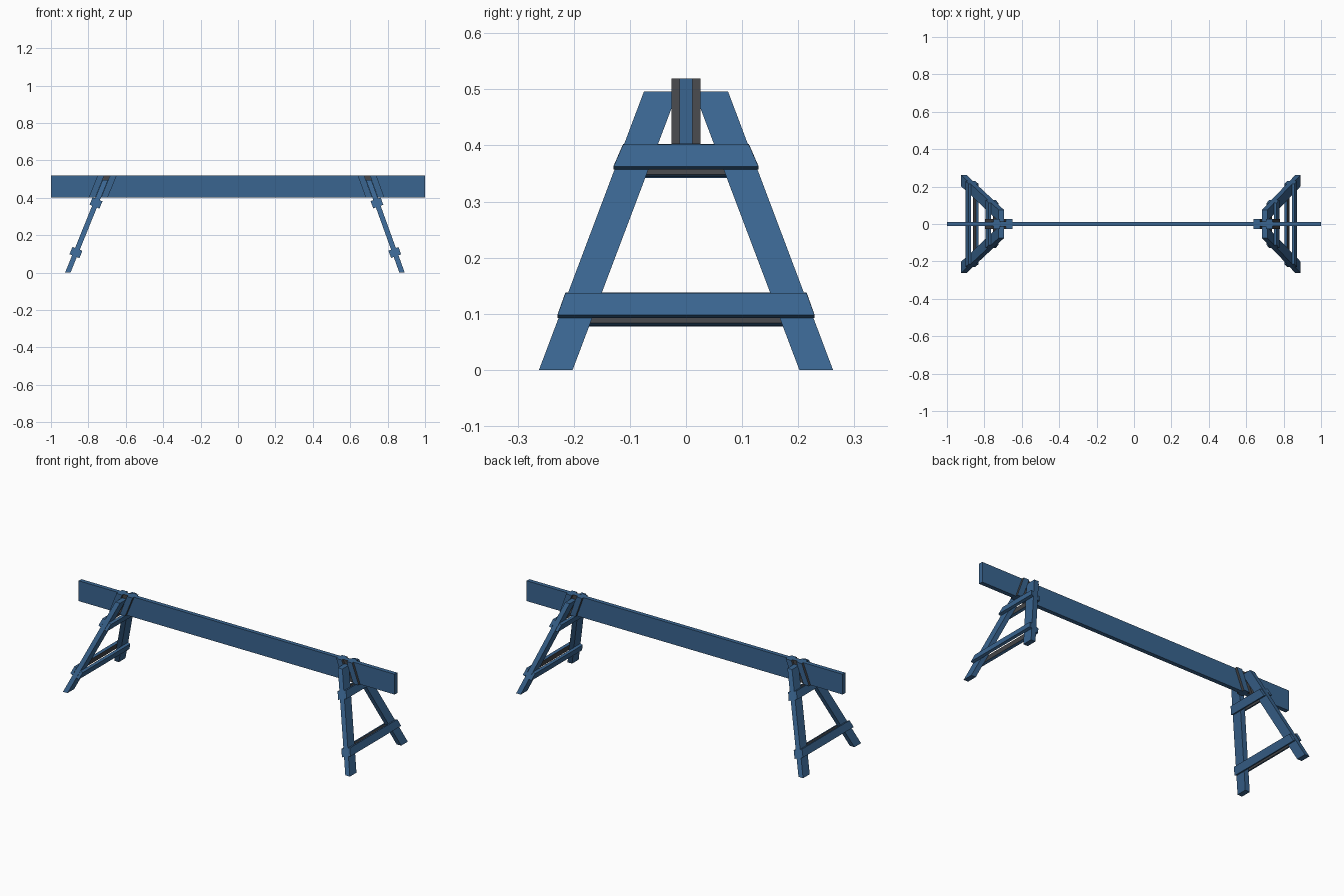
import bpy, bmesh, math
from mathutils import Vector

cube = bpy.data.objects.get("Cube")
if cube:
    bpy.data.objects.remove(cube, do_unlink=True)


def make_material(name, rgb):
    mat = bpy.data.materials.new(name)
    mat.use_nodes = True
    mat.diffuse_color = (*rgb, 1)
    mat.node_tree.nodes["Principled BSDF"].inputs["Base Color"].default_value = (*rgb, 1)
    return mat


blue = make_material("blue_paint", (0.042, 0.13, 0.28))
grey = make_material("dark_grey", (0.058, 0.06, 0.066))


def prism(name, near, far, grey_faces=()):
    """Solid between two matching outlines; faces are near cap, far cap, then sides."""
    bm = bmesh.new()
    a = [bm.verts.new(p) for p in near]
    b = [bm.verts.new(p) for p in far]
    faces = [bm.faces.new(a), bm.faces.new(b)]
    for i in range(len(a)):
        j = (i + 1) % len(a)
        faces.append(bm.faces.new((a[i], a[j], b[j], b[i])))
    for i in grey_faces:
        faces[i].material_index = 1
    bmesh.ops.recalc_face_normals(bm, faces=bm.faces)
    mesh = bpy.data.meshes.new(name)
    bm.to_mesh(mesh)
    bm.free()
    mesh.materials.append(blue)
    mesh.materials.append(grey)
    obj = bpy.data.objects.new(name, mesh)
    bpy.context.collection.objects.link(obj)
    return obj


BOARD_Y, BOARD_LOW, BOARD_TOP = 0.012, 0.403, 0.519
LEG_HALF, BAR_THICK, BAR_HALF = 0.0135, 0.015, 0.0195

# Long plank
outline = [(-1, BOARD_LOW), (1, BOARD_LOW), (1, BOARD_TOP), (-1, BOARD_TOP)]
prism("plank", [(x, -BOARD_Y, z) for x, z in outline],
      [(x, BOARD_Y, z) for x, z in outline])


def trestle(label, side, foot, slope):
    angle = math.atan(slope)
    normal = Vector((side * math.cos(angle), 0, math.sin(angle)))
    flat = Vector((side / math.cos(angle), 0, 0))

    def place(points, direction, offset):
        return [Vector((side * (foot - slope * z), y, z)) + direction * offset
                for y, z in points]

    # Splayed legs, cut level at the floor
    for tag, m in (("back", 1), ("front", -1)):
        leg = [(m * 0.202, 0), (m * 0.262, 0), (m * 0.075, 0.496), (m * 0.0145, 0.496)]
        prism(f"{label}_{tag}_leg", place(leg, flat, -LEG_HALF), place(leg, flat, LEG_HALF))

    # Crossbars clamped on both sides of the legs, unpainted where they meet them
    for tag, z, wide, narrow in (("lower", 0.1075, 0.229, 0.215),
                                 ("upper", 0.3725, 0.129, 0.112)):
        bar = [(-wide, z - BAR_HALF), (wide, z - BAR_HALF),
               (narrow, z + BAR_HALF), (-narrow, z + BAR_HALF)]
        for where, m in (("outer", 1), ("inner", -1)):
            prism(f"{label}_{tag}_{where}_crossbar",
                  place(bar, normal, m * LEG_HALF),
                  place(bar, normal, m * (LEG_HALF + BAR_THICK)), grey_faces=(0,))

    # Cleats on each face of the plank, forming a slot for the leg tops
    for tag, m in (("back", 1), ("front", -1)):
        cleat = [(m * BOARD_Y, BOARD_LOW), (m * 0.026, BOARD_LOW),
                 (m * 0.026, BOARD_TOP), (m * BOARD_Y, BOARD_TOP)]
        for where, d in (("outer", 1), ("inner", -1)):
            prism(f"{label}_{tag}_{where}_cleat",
                  place(cleat, flat, d * (LEG_HALF + 0.001)),
                  place(cleat, flat, d * 0.047), grey_faces=(0, 1))
        # Bare strip at the bottom of the slot
        strip = [(m * BOARD_Y, BOARD_LOW), (m * 0.014, BOARD_LOW),
                 (m * 0.014, BOARD_TOP), (m * BOARD_Y, BOARD_TOP)]
        prism(f"{label}_{tag}_slot", place(strip, flat, -LEG_HALF),
              place(strip, flat, LEG_HALF), grey_faces=range(6))


trestle("right", -1, 0.91, 0.405)
trestle("left", 1, 0.877, 0.36)
